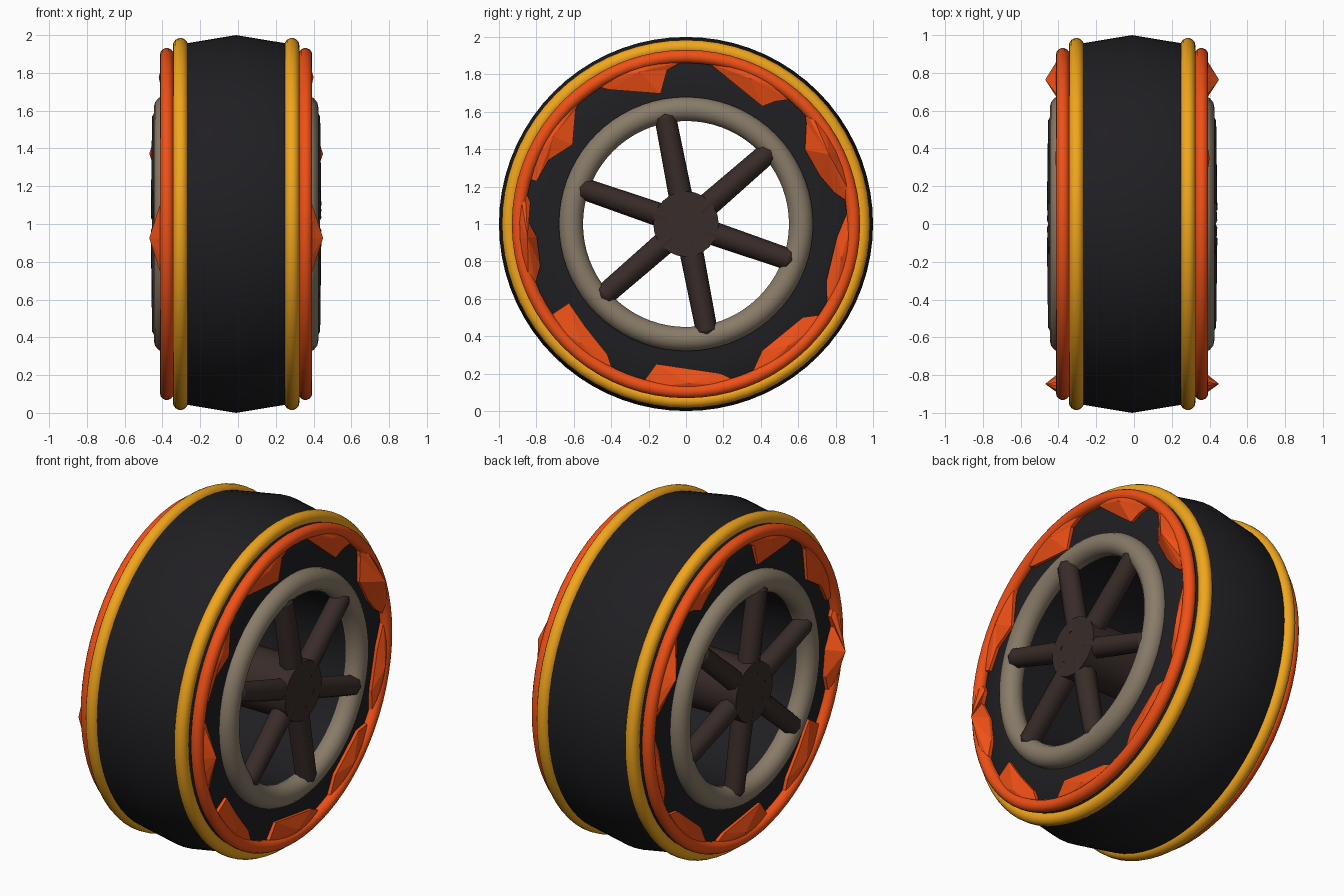
import bpy, bmesh
from math import cos, sin, radians, pi
from mathutils import Matrix, Vector

if "Cube" in bpy.data.objects:
    bpy.data.objects.remove(bpy.data.objects["Cube"])

X0, Z0 = -0.01, 1.0      # wheel centre


def material(name, rgb):
    m = bpy.data.materials.new(name)
    m.diffuse_color = (*rgb, 1)
    m.use_nodes = True
    m.node_tree.nodes["Principled BSDF"].inputs["Base Color"].default_value = m.diffuse_color
    return m


RUBBER = material("rubber", (0.014, 0.013, 0.016))
YELLOW = material("yellow", (0.88, 0.38, 0.012))
ORANGE = material("orange", (0.87, 0.08, 0.008))
STONE = material("stone", (0.25, 0.2, 0.14))
BROWN = material("brown", (0.04, 0.025, 0.022))


def finish(name, bm, mat, angle=None):
    bmesh.ops.recalc_face_normals(bm, faces=bm.faces)
    me = bpy.data.meshes.new(name)
    bm.to_mesh(me)
    bm.free()
    me.materials.append(mat)
    ob = bpy.data.objects.new(name, me)
    ob.location = (X0, 0, Z0)
    bpy.context.collection.objects.link(ob)
    if angle:
        bpy.ops.object.select_all(action='DESELECT')
        ob.select_set(True)
        bpy.context.view_layer.objects.active = ob
        bpy.ops.object.shade_smooth_by_angle(angle=radians(angle))
    return ob


def revolve(name, profile, mat, steps=72, angle=40):
    """Turn a closed (x, radius) profile around the axle."""
    bm = bmesh.new()
    rings = [[bm.verts.new((x, r * cos(2 * pi * i / steps), r * sin(2 * pi * i / steps)))
              for x, r in profile] for i in range(steps)]
    n = len(profile)
    for i in range(steps):
        a, b = rings[i], rings[(i + 1) % steps]
        for j in range(n):
            k = (j + 1) % n
            bm.faces.new((a[j], a[k], b[k], b[j]))
    return finish(name, bm, mat, angle)


def hoop(name, x, radius, thick, mat):
    circle = [(x + thick * cos(2 * pi * i / 14), radius + thick * sin(2 * pi * i / 14))
              for i in range(14)]
    return revolve(name, circle, mat, angle=60)


# Tyre: crowned tread, sidewalls and open bore
half = [(0.26, 0.957), (0.32, 0.935), (0.352, 0.88), (0.36, 0.72), (0.36, 0.56)]
revolve("tyre", [(0, 1.0)] + half + [(-x, r) for x, r in reversed(half)], RUBBER)

# Flame licks on the sidewall: peak x, then inner edge as (angle, radius)
FLAMES = [
    (0.40, [(123, .88), (120, .83), (101, .71), (97, .83), (91, .87)]),
    (0.41, [(82, .87), (77, .83), (57, .75), (54, .81), (50, .87)]),
    (0.46, [(44, .88), (40, .84), (32, .75), (20, .76), (12, .81), (8, .87)]),
    (0.41, [(5, .87), (-5, .81), (-22, .81), (-30, .87)]),
    (0.40, [(-34, .87), (-38.5, .80), (-59, .79), (-66, .87)]),
    (0.40, [(-73, .87), (-77, .82), (-102, .765), (-105, .87)]),
    (0.40, [(-117, .87), (-121, .815), (-134, .77), (-146, .755), (-146, .87)]),
    (0.46, [(202, .87), (196, .81), (185, .80), (177, .86), (172, .84), (168, .88)]),
    (0.40, [(164, .83), (155, .81), (145, .74), (134, .85), (129, .88)]),
]


def flame_licks(name, s):
    bm = bmesh.new()
    for peak, inner in FLAMES:
        a0, a1 = inner[0][0], inner[-1][0]
        outline = inner + [(a1 + (a0 - a1) * t / 4, 0.91) for t in range(5)]
        pts = [(r * cos(radians(a)), r * sin(radians(a))) for a, r in outline]
        front = [bm.verts.new((s * 0.375, y, z)) for y, z in pts]
        back = [bm.verts.new((s * 0.34, y, z)) for y, z in pts]
        am = radians((a0 + a1) / 2)
        top = bm.verts.new((s * peak, 0.85 * cos(am), 0.85 * sin(am)))
        n = len(pts)
        for i in range(n):
            j = (i + 1) % n
            bm.faces.new((front[i], front[j], top))
            bm.faces.new((front[j], front[i], back[i], back[j]))
        bm.faces.new(back)
    finish(name, bm, ORANGE)


def spokes(name, s):
    bm = bmesh.new()
    for i in range(6):
        a = radians(41 + 60 * i)
        direction = Vector((0, cos(a), sin(a)))
        turn = direction.to_track_quat('Z', 'X').to_matrix().to_4x4()
        # main shaft, then a short chamfered tip
        for r0, r1, w0, w1 in ((0.1, 0.58, 0.064, 0.058), (0.58, 0.61, 0.058, 0.04)):
            place = Matrix.Translation(direction * (r0 + r1) / 2 + Vector((s * 0.387, 0, 0)))
            bmesh.ops.create_cone(bm, cap_ends=True, segments=8, radius1=w0, radius2=w1,
                                  depth=r1 - r0, matrix=place @ turn)
    finish(name, bm, BROWN, 50)


# Trim on both sides of the wheel
for side, s in (("right", 1), ("left", -1)):
    hoop("yellow_hoop_" + side, s * 0.295, 0.945, 0.04, YELLOW)
    hoop("flame_hoop_" + side, s * 0.367, 0.896, 0.036, ORANGE)
    hoop("rim_" + side, s * 0.37, 0.615, 0.066, STONE)
    flame_licks("flame_licks_" + side, s)
    spokes("spokes_" + side, s)

# Hub barrel running through the wheel
bm = bmesh.new()
bmesh.ops.create_cone(bm, cap_ends=True, segments=24, radius1=0.175, radius2=0.175,
                      depth=0.89, matrix=Matrix.Rotation(pi / 2, 4, 'Y'))
finish("hub", bm, BROWN, 40)
